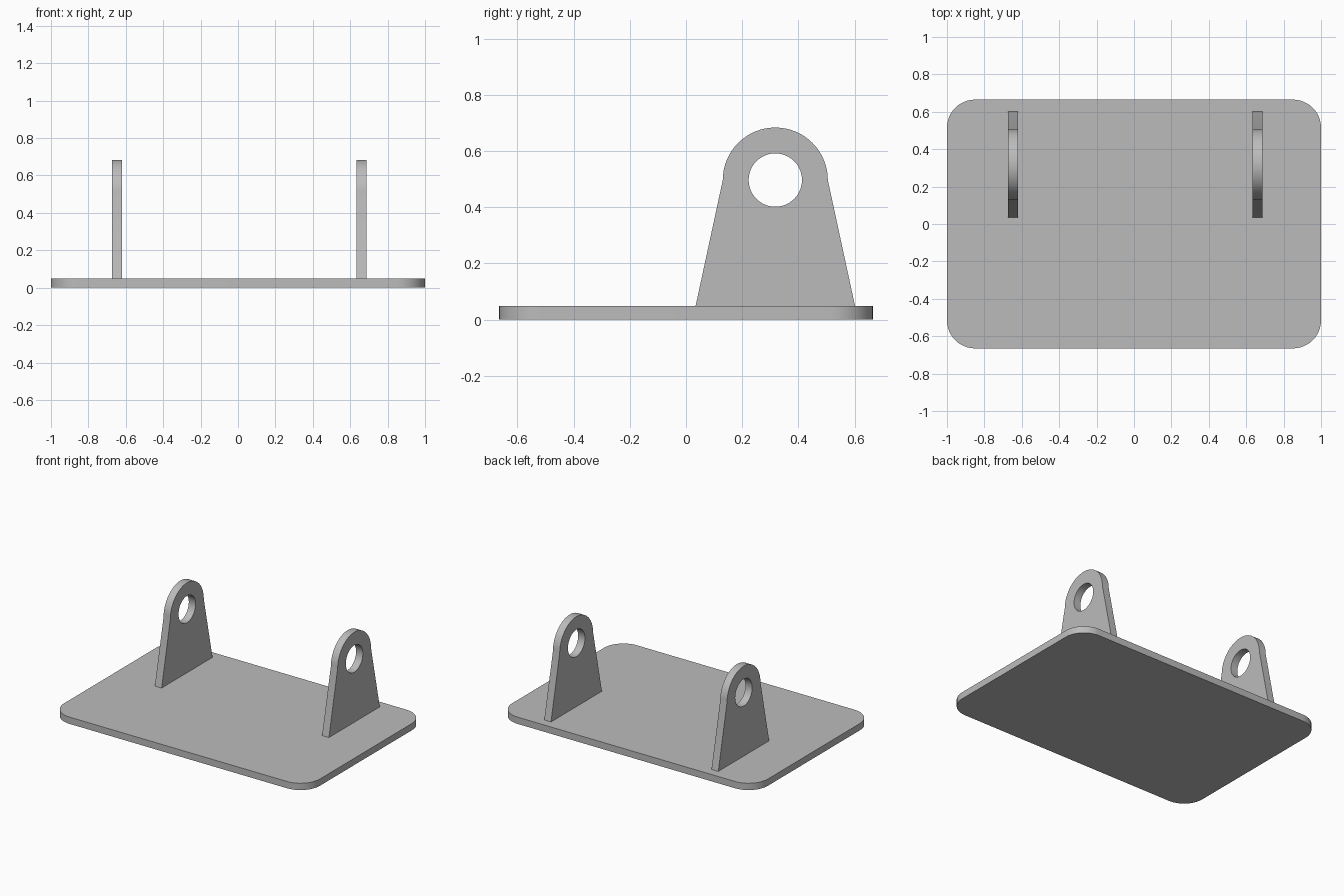
import bpy, bmesh
from math import pi, sin, cos, radians
from mathutils import Vector

cube = bpy.data.objects.get("Cube")
if cube:
    bpy.data.objects.remove(cube)

grey = bpy.data.materials.new("plain_grey")
grey.use_nodes = True
colour = (0.5, 0.5, 0.5, 1)
grey.diffuse_color = colour
grey.node_tree.nodes["Principled BSDF"].inputs["Base Color"].default_value = colour


def arc(cx, cy, r, start, end, steps):
    """Points along an arc, angles in degrees, both ends included."""
    angles = [radians(start + (end - start) * i / steps) for i in range(steps + 1)]
    return [(cx + r * cos(a), cy + r * sin(a)) for a in angles]


def extruded(name, loops, to_3d, direction):
    """Fill closed outlines (the later ones are holes) and extrude them."""
    bm = bmesh.new()
    for loop in loops:
        verts = [bm.verts.new(to_3d(a, b)) for a, b in loop]
        for i, v in enumerate(verts):
            bm.edges.new((v, verts[i - 1]))
    bmesh.ops.triangle_fill(bm, edges=bm.edges[:], use_beauty=True)
    grown = bmesh.ops.extrude_face_region(bm, geom=bm.faces[:], use_keep_orig=True)
    moved = [g for g in grown["geom"] if isinstance(g, bmesh.types.BMVert)]
    bmesh.ops.translate(bm, verts=moved, vec=Vector(direction))
    bmesh.ops.recalc_face_normals(bm, faces=bm.faces[:])
    mesh = bpy.data.meshes.new(name)
    bm.to_mesh(mesh)
    bm.free()
    mesh.materials.append(grey)
    obj = bpy.data.objects.new(name, mesh)
    bpy.context.collection.objects.link(obj)
    bpy.ops.object.select_all(action="DESELECT")
    obj.select_set(True)
    bpy.context.view_layer.objects.active = obj
    bpy.ops.object.shade_smooth_by_angle(angle=radians(30))
    return obj


# Base plate with rounded corners
HALF_X, HALF_Y, THICK, CORNER = 1.0, 0.665, 0.048, 0.15
outline = []
for i, (sx, sy) in enumerate([(1, 1), (-1, 1), (-1, -1), (1, -1)]):
    outline += arc(sx * (HALF_X - CORNER), sy * (HALF_Y - CORNER), CORNER,
                   90 * i, 90 * i + 90, 12)
extruded("base_plate", [outline], lambda x, y: (x, y, 0), (0, 0, THICK))

# Upright lugs: tapered sides, round top, round hole
MID_Y, HOLE_Z = 0.318, 0.497
lug = [(MID_Y - 0.284, THICK), (MID_Y + 0.284, THICK)]
lug += arc(MID_Y, HOLE_Z, 0.187, 0, 180, 32)
hole = arc(MID_Y, HOLE_Z, 0.095, 0, 360, 48)[:-1]
for name, x in (("right_lug", -0.674), ("left_lug", 0.634)):
    extruded(name, [lug, hole], lambda y, z: (x, y, z), (0.053, 0, 0))
